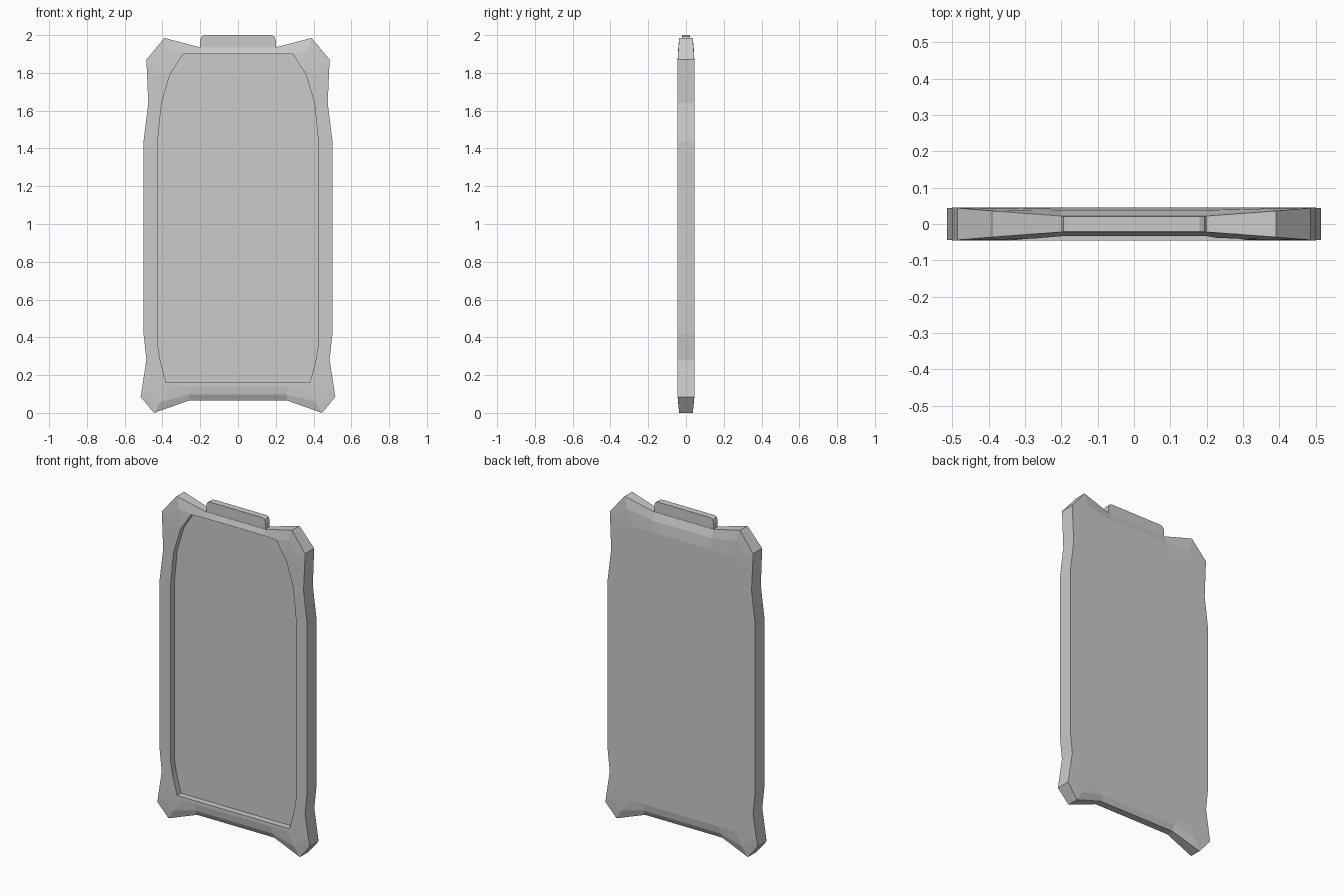
import bpy, bmesh
from mathutils import Vector

cube = bpy.data.objects.get("Cube")
if cube:
    bpy.data.objects.remove(cube, do_unlink=True)

grey = bpy.data.materials.new("light grey")
grey.use_nodes = True
grey.diffuse_color = (0.6, 0.6, 0.6, 1)
grey.node_tree.nodes["Principled BSDF"].inputs["Base Color"].default_value = (0.6, 0.6, 0.6, 1)

FULL = 0.045  # half thickness of the plate


def mirrored(half):
    """Close a right-hand profile (x, z, ...) with its mirror image."""
    return half + [(-p[0], *p[1:]) for p in reversed(half)]


def loft(name, rings):
    """Skin a stack of equal rings and cap both ends."""
    bm = bmesh.new()
    loops = [[bm.verts.new(p) for p in ring] for ring in rings]
    for a, b in zip(loops, loops[1:]):
        for i in range(len(a)):
            j = (i + 1) % len(a)
            bm.faces.new((a[i], a[j], b[j], b[i]))
    bm.faces.new(loops[0])
    bm.faces.new(loops[-1])
    bmesh.ops.recalc_face_normals(bm, faces=bm.faces)
    mesh = bpy.data.meshes.new(name)
    bm.to_mesh(mesh)
    bm.free()
    mesh.materials.append(grey)
    obj = bpy.data.objects.new(name, mesh)
    bpy.context.collection.objects.link(obj)
    return obj


def prism(name, half, y0, y1):
    outline = mirrored(half)
    return loft(name, [[(x, y, z) for x, z in outline] for y in (y0, y1)])


# Plate: outline with its half thickness, and the edge of the full-thickness area
rim = mirrored([
    (0.20, 1.935, 0.022), (0.39, 1.985, 0.036), (0.485, 1.87, 0.044),
    (0.475, 1.64, FULL), (0.50, 1.44, FULL), (0.50, 0.42, FULL),
    (0.485, 0.28, FULL), (0.515, 0.085, 0.044), (0.445, 0.0, 0.036),
    (0.26, 0.065, 0.022)])
plateau = mirrored([
    (0.20, 1.82), (0.34, 1.82), (0.43, 1.78), (0.45, 1.64), (0.47, 1.44),
    (0.47, 0.42), (0.455, 0.28), (0.45, 0.18), (0.36, 0.14), (0.26, 0.14)])


def plate_ring(side, inward, rise):
    ring = []
    for (x, z, t), inner in zip(rim, plateau):
        p = Vector((x, z)).lerp(Vector(inner), inward)
        ring.append((p.x, side * (t + (FULL - t) * rise), p.y))
    return ring


steps = [(1, 1), (0.42, 0.7), (0, 0)]
plate = loft("plate", [plate_ring(-1, *s) for s in steps]
             + [plate_ring(1, *s) for s in reversed(steps)])

# Recessed panel cut into the front
cutter = prism("recess_cutter", [
    (0.29, 1.90), (0.36, 1.79), (0.405, 1.64), (0.425, 1.44),
    (0.425, 0.36), (0.41, 0.27), (0.38, 0.16)], -0.1, -0.008)
cutter.hide_render = True
cutter.hide_viewport = True
cut = plate.modifiers.new("recess", 'BOOLEAN')
cut.operation = 'DIFFERENCE'
cut.solver = 'EXACT'
cut.object = cutter

# Tab on the top edge
prism("top_tab", [(0.20, 1.90), (0.20, 1.975), (0.194, 1.992), (0.18, 2.0)],
      -0.02, 0.02)
